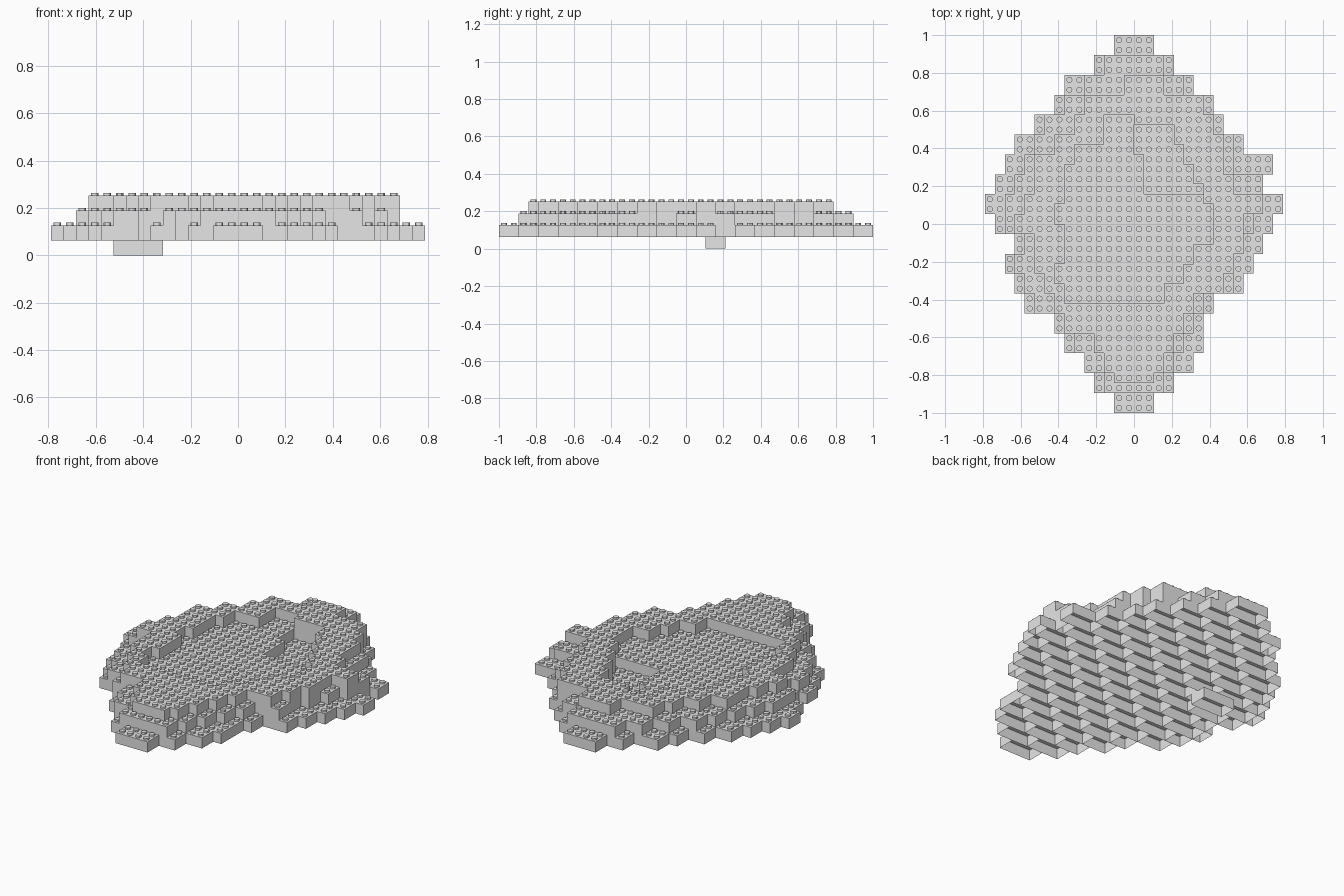
import bpy
import bmesh
from mathutils import Matrix, Vector

cube = bpy.data.objects.get("Cube")
if cube:
    bpy.data.objects.remove(cube, do_unlink=True)

PITCH = 1 / 19
BRICK = PITCH * 1.2
STUD_R = PITCH * 0.3
STUD_H = PITCH * 0.21

grey = bpy.data.materials.new("light_grey")
grey.use_nodes = True
grey.diffuse_color = (0.79, 0.79, 0.79, 1)
grey.node_tree.nodes["Principled BSDF"].inputs["Base Color"].default_value = grey.diffuse_color

# Left and right ends of every two-stud course, from back to front
BASE = [(-2, 2), (-4, 4), (-7, 6), (-8, 8), (-10, 9), (-12, 11), (-13, 14),
        (-14, 13), (-15, 15), (-14, 14), (-12, 13), (-13, 12), (-12, 11),
        (-11, 8), (-8, 7), (-7, 7), (-5, 6), (-4, 4), (-2, 2)]
MIDDLE = [(-3, 3), (-5, 5), (-7, 7), (-9, 8), (-10, 10), (-11, 10), (-12, 13),
          (-13, 12), (-13, 12), (-11, 11), (-12, 10), (-11, 10), (-10, 7),
          (-8, 6), (-6, 5), (-5, 4), (-3, 3)]
TOP = [(-1, 3), (-5, 7), (-6, 8), (-8, 9), (-10, 9), (-10, 10), (-11, 13),
       (-12, 11), (-10, 11), (-10, 10), (-9, 9), (-8, 6), (-7, 5),
       (-4, 4), (-3, 3), (-2, 2)]
FLOOR = [(-7, 5), (-7, 6), (-7, 7), (-8, 8), (-7, 8), (-7, 6), (-8, 5), (-7, 3)]


def block(x0, x1, y0, y1):
    return {(x, y) for x in range(x0, x1) for y in range(y0, y1)}


def courses(spans, back):
    cells = set()
    for i, (left, right) in enumerate(spans):
        cells |= block(left, right, back - 2 * i - 2, back - 2 * i)
    return cells


def add_brick(bm, x0, x1, y0, y1, level):
    """Thin-walled brick on the stud grid, open underneath."""
    size = Vector(((x1 - x0) * PITCH, (y1 - y0) * PITCH, BRICK))
    mid = Vector(((x0 + x1) / 2 * PITCH, (y0 + y1) / 2 * PITCH, (level + 0.5) * BRICK))
    made = bmesh.ops.create_cube(
        bm, size=1, matrix=Matrix.Translation(mid) @ Matrix.Diagonal((*size, 1)))
    faces = {f for v in made["verts"] for f in v.link_faces}
    bottom = min(faces, key=lambda f: f.calc_center_median().z)
    bmesh.ops.delete(bm, geom=[bottom], context="FACES_ONLY")


def finish(bm, name):
    mesh = bpy.data.meshes.new(name)
    bm.to_mesh(mesh)
    bm.free()
    mesh.materials.append(grey)
    obj = bpy.data.objects.new(name, mesh)
    bpy.context.collection.objects.link(obj)
    return obj


def brick_layer(cells, level, name):
    """Fill each stud row with the longest possible bricks."""
    bm = bmesh.new()
    for x, y in sorted(cells):
        if (x - 1, y) not in cells:
            end = x
            while (end, y) in cells:
                end += 1
            add_brick(bm, x, end, y, y + 1, level)
    finish(bm, name)


# Shallow floor with a back notch and a wall stub, and a deeper pit at its back
floor = (courses(FLOOR, 8) | block(-3, 0, 8, 11) | block(0, 4, 8, 10)) - block(-7, -6, 6, 8)
pit = (block(0, 5, 7, 10) | block(1, 7, 3, 7)) & floor
base = courses(BASE, 19)
top = {c for c in courses(TOP, 15) if c[1] >= -16} - floor
middle = (courses(MIDDLE, 17) | top) - pit

# Bottom course of staggered bricks
bm = bmesh.new()
for i, (left, right) in enumerate(BASE):
    y = 17 - 2 * i
    start = left
    while start < right:
        end = start + 1
        while end < right and (end + 2 * (i + 1)) % 4:
            end += 1
        add_brick(bm, start, end, y, y + 2, 1)
        start = end
finish(bm, "base_bricks")

brick_layer(middle, 2, "middle_bricks")
brick_layer(top, 3, "rim_bricks")

# Single brick underneath
bm = bmesh.new()
add_brick(bm, -10, -6, 2, 4, 0)
finish(bm, "foot_brick")

# Studs on every exposed cell
bm = bmesh.new()
for cell in sorted(base | middle | top):
    level = 4 if cell in top else 3 if cell in middle else 2
    spot = Vector(((cell[0] + 0.5) * PITCH, (cell[1] + 0.5) * PITCH, level * BRICK + STUD_H / 2))
    bmesh.ops.create_cone(bm, cap_ends=True, segments=12, radius1=STUD_R, radius2=STUD_R,
                          depth=STUD_H, matrix=Matrix.Translation(spot))
studs = finish(bm, "studs")
bpy.context.view_layer.objects.active = studs
studs.select_set(True)
bpy.ops.object.shade_smooth_by_angle()
